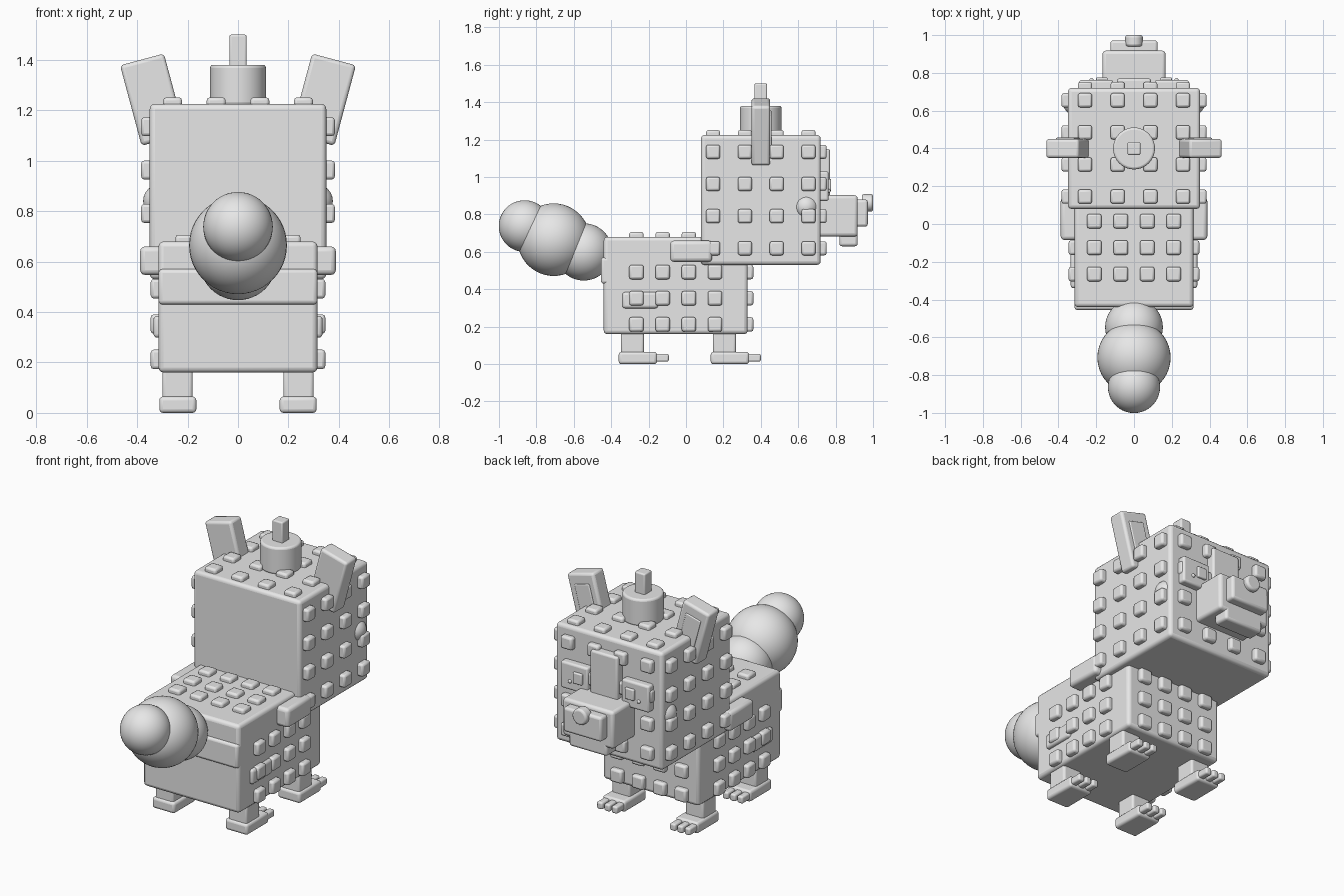
import bpy, bmesh, math
from mathutils import Matrix, Vector

if "Cube" in bpy.data.objects:
    bpy.data.objects.remove(bpy.data.objects["Cube"], do_unlink=True)

grey = bpy.data.materials.new("plain_grey")
grey.use_nodes = True
COLOUR = (0.8, 0.8, 0.8, 1)
grey.diffuse_color = COLOUR
grey.node_tree.nodes["Principled BSDF"].inputs["Base Color"].default_value = COLOUR


def finish(bm, name, bevel=0.0, segments=3):
    """Turn a bmesh into a smooth-shaded object with rounded edges."""
    mesh = bpy.data.meshes.new(name)
    bm.to_mesh(mesh)
    bm.free()
    mesh.materials.append(grey)
    obj = bpy.data.objects.new(name, mesh)
    bpy.context.collection.objects.link(obj)
    if bevel:
        mod = obj.modifiers.new("rounded_edges", "BEVEL")
        mod.width, mod.segments = bevel, segments
        mod.limit_method, mod.angle_limit = "ANGLE", math.radians(50)
    bpy.ops.object.select_all(action="DESELECT")
    obj.select_set(True)
    bpy.context.view_layer.objects.active = obj
    bpy.ops.object.shade_smooth_by_angle(angle=math.radians(40))
    return obj


def add_box(bm, centre, size, tilt=0.0):
    bmesh.ops.create_cube(bm, size=1, matrix=Matrix.Translation(centre)
                          @ Matrix.Rotation(tilt, 4, "Y")
                          @ Matrix.Diagonal((*size, 1)))


def box(name, x, y, z, bevel=0.012):
    """Box from its three (low, high) ranges."""
    bm = bmesh.new()
    add_box(bm, [sum(r) / 2 for r in (x, y, z)], [r[1] - r[0] for r in (x, y, z)])
    return finish(bm, name, bevel)


def pair(name, x, y, z, bevel=0.012):
    box("left_" + name, x, y, z, bevel)
    box("right_" + name, (-x[1], -x[0]), y, z, bevel)


def ball(name, centre, radius):
    bm = bmesh.new()
    bmesh.ops.create_uvsphere(bm, u_segments=40, v_segments=24, radius=radius,
                              matrix=Matrix.Translation(centre))
    return finish(bm, name)


def cylinder(name, centre, radius, depth, along_y=False, bevel=0.012):
    bm = bmesh.new()
    turn = Matrix.Rotation(math.pi / 2 if along_y else 0, 4, "X")
    bmesh.ops.create_cone(bm, cap_ends=True, segments=40, radius1=radius, radius2=radius,
                          depth=depth, matrix=Matrix.Translation(centre) @ turn)
    return finish(bm, name, bevel)


def studs(name, axis, level, us, vs, size, thick):
    """Grid of small raised tiles on a face perpendicular to the axis."""
    bm = bmesh.new()
    for u in us:
        for v in vs:
            centre, dims = [u, v], [size, size]
            centre.insert(axis, level)
            dims.insert(axis, thick)
            add_box(bm, centre, dims)
    return finish(bm, name, 0.012, 2)


def spread(centre, step, count=4):
    return [centre + step * (i - (count - 1) / 2) for i in range(count)]


# Body and its back band
box("body", (-0.315, 0.315), (-0.44, 0.33), (0.16, 0.68), 0.02)
box("back_band", (-0.315, 0.315), (-0.455, -0.4), (0.43, 0.57), 0.015)
body_y, body_z, body_x = spread(-0.055, 0.14), spread(0.352, 0.14, 3), spread(0, 0.14)
for side, s in (("left", 1), ("right", -1)):
    studs(side + "_body_studs", 0, s * 0.315, body_y, body_z, 0.077, 0.062)
studs("body_top_studs", 2, 0.68, body_x, body_y[:3], 0.077, 0.052)
studs("chest_studs", 1, 0.33, body_x, body_z, 0.077, 0.06)

# Head
box("head", (-0.35, 0.35), (0.08, 0.72), (0.53, 1.225), 0.02)
head_y, head_z, head_x = spread(0.4, 0.17), spread(0.877, 0.172), spread(0, 0.173)
for side, s in (("left", 1), ("right", -1)):
    studs(side + "_head_studs", 0, s * 0.35, head_y, head_z, 0.075, 0.068)
studs("head_top_studs", 2, 1.225, head_x, head_y, 0.075, 0.052)
studs("face_studs", 1, 0.72, head_x, head_z, 0.075, 0.064)

# Arms and thigh plates
pair("arm", (0.285, 0.388), (-0.085, 0.14), (0.547, 0.66), 0.02)
pair("thigh", (0.28, 0.335), (-0.34, -0.15), (0.298, 0.385), 0.015)

# Legs with feet and three toes each
for end, y in (("rear", -0.36), ("fore", 0.132)):
    pair(end + "_leg", (0.18, 0.3), (y + 0.012, y + 0.135), (0.04, 0.19))
    pair(end + "_foot", (0.165, 0.312), (y, y + 0.205), (0, 0.065), 0.015)
    for i, x in enumerate(spread(0.2385, 0.048, 3)):
        pair(f"{end}_toe_{i + 1}", (x - 0.019, x + 0.019), (y + 0.18, y + 0.268),
             (0.013, 0.055), 0.01)

# Muzzle, snout, chin and nose
box("muzzle", (-0.167, 0.167), (0.68, 0.918), (0.682, 0.903), 0.018)
box("snout", (-0.125, 0.125), (0.88, 0.972), (0.735, 0.88), 0.015)
box("chin", (-0.125, 0.125), (0.82, 0.918), (0.63, 0.72), 0.015)
cylinder("nose", (0, 0.97, 0.862), 0.047, 0.06, True)

# Brow ridge, eyes, pupils and glints
box("brow_ridge", (-0.09, 0.09), (0.7, 0.77), (0.86, 1.15))
pair("eye", (0.11, 0.29), (0.7, 0.762), (0.872, 1.03))
pair("pupil", (0.14, 0.2), (0.75, 0.776), (0.925, 0.99), 0.006)
for side, s in (("left", 1), ("right", -1)):
    ball(side + "_glint", (s * 0.225, 0.762, 0.925), 0.011)
    ball(side + "_cheek", (s * 0.31, 0.643, 0.84), 0.066)

    # Tilted ears with an inner panel
    tilt, root = s * math.radians(15), Vector((s * 0.338, 0.4, 1.242))
    for name, offset, size, bevel in (("ear", 0, (0.18, 0.1, 0.33), 0.015),
                                      ("inner_ear", 0.05, (0.1, 0.014, 0.21), 0.005)):
        bm = bmesh.new()
        add_box(bm, root + Vector((0, offset, 0)), size, tilt)
        finish(bm, f"{side}_{name}", bevel)

# Hat with a square stem
cylinder("hat", (0, 0.4, 1.3), 0.111, 0.16)
box("hat_stem", (-0.034, 0.034), (0.366, 0.434), (1.34, 1.5), 0.008)

# Bushy tail
for name, y, z, r in (("root", -0.547, 0.6, 0.153), ("middle", -0.707, 0.665, 0.194),
                      ("tip", -0.863, 0.738, 0.138)):
    ball("tail_" + name, (0, y, z), r)
